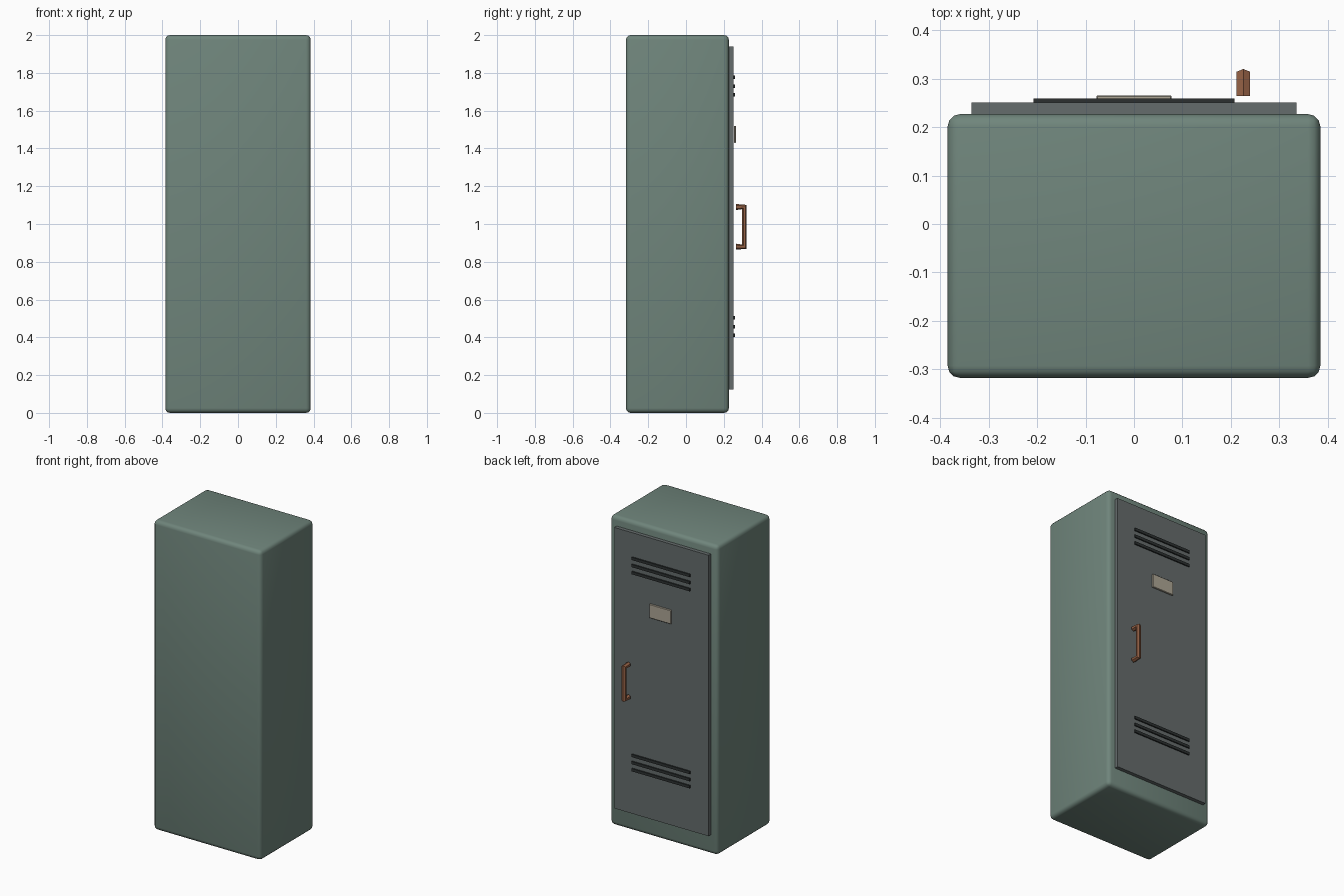
import bpy, bmesh, math
from mathutils import Vector

if "Cube" in bpy.data.objects:
    bpy.data.objects.remove(bpy.data.objects["Cube"])


def material(name, rgb):
    m = bpy.data.materials.new(name)
    m.diffuse_color = (*rgb, 1)
    m.use_nodes = True
    m.node_tree.nodes["Principled BSDF"].inputs["Base Color"].default_value = m.diffuse_color
    return m


GREEN = material("green_paint", (0.16, 0.235, 0.20))
STEEL = material("door_grey", (0.13, 0.15, 0.15))
DARK = material("vent_dark", (0.025, 0.03, 0.03))
CREAM = material("card_cream", (0.42, 0.38, 0.30))
COPPER = material("copper", (0.30, 0.12, 0.06))


def finish(name, bm, mat):
    bmesh.ops.recalc_face_normals(bm, faces=bm.faces)
    me = bpy.data.meshes.new(name)
    bm.to_mesh(me)
    bm.free()
    me.materials.append(mat)
    ob = bpy.data.objects.new(name, me)
    bpy.context.collection.objects.link(ob)
    return ob


def box(name, lo, hi, mat, bevel=0, segments=1):
    lo, hi = Vector(lo), Vector(hi)
    bm = bmesh.new()
    bmesh.ops.create_cube(bm, size=1)
    bmesh.ops.scale(bm, vec=hi - lo, verts=bm.verts)
    bmesh.ops.translate(bm, vec=(lo + hi) / 2, verts=bm.verts)
    if bevel:
        bmesh.ops.bevel(bm, geom=bm.edges[:], offset=bevel, segments=segments,
                        profile=0.5, affect='EDGES')
    return finish(name, bm, mat)


# Cabinet body with rounded edges
body = box("cabinet_body", (-0.385, -0.318, 0), (0.385, 0.227, 2), GREEN, 0.025, 3)
bpy.context.view_layer.objects.active = body
body.select_set(True)
bpy.ops.object.shade_smooth_by_angle(angle=math.radians(40))

# Door panel
box("door", (-0.336, 0.215, 0.125), (0.336, 0.251, 1.94), STEEL)

# Two groups of three vent slats
for group, zc in (("upper", 1.73), ("lower", 0.457)):
    for i in (-1, 0, 1):
        z = zc + i * 0.046
        box(f"{group}_vent_{i + 2}", (-0.208, 0.245, z - 0.009),
            (0.208, 0.259, z + 0.009), DARK)

# Name card plate
box("card_plate", (-0.078, 0.254, 1.43), (0.078, 0.266, 1.52), CREAM, 0.003)

# Handle: six-sided rod swept along a bracket path, narrowed at the corners
R, X = 0.016, 0.226
s = math.sqrt(0.5)
path = [((0.264, 1.09), (0, 1)), ((0.309, 1.09), (s, s)),
        ((0.309, 0.88), (s, -s)), ((0.264, 0.88), (0, -1))]
bm = bmesh.new()
rings = []
for (y, z), (ny, nz) in path:
    ring = []
    for k in range(6):
        a = k * math.pi / 3
        c = R * math.cos(a)
        ring.append(bm.verts.new((X + R * math.sin(a), y + c * ny, z + c * nz)))
    rings.append(ring)
for a, b in zip(rings, rings[1:]):
    for k in range(6):
        j = (k + 1) % 6
        bm.faces.new((a[k], a[j], b[j], b[k]))
bm.faces.new(rings[0])
bm.faces.new(rings[-1])
finish("handle", bm, COPPER)
